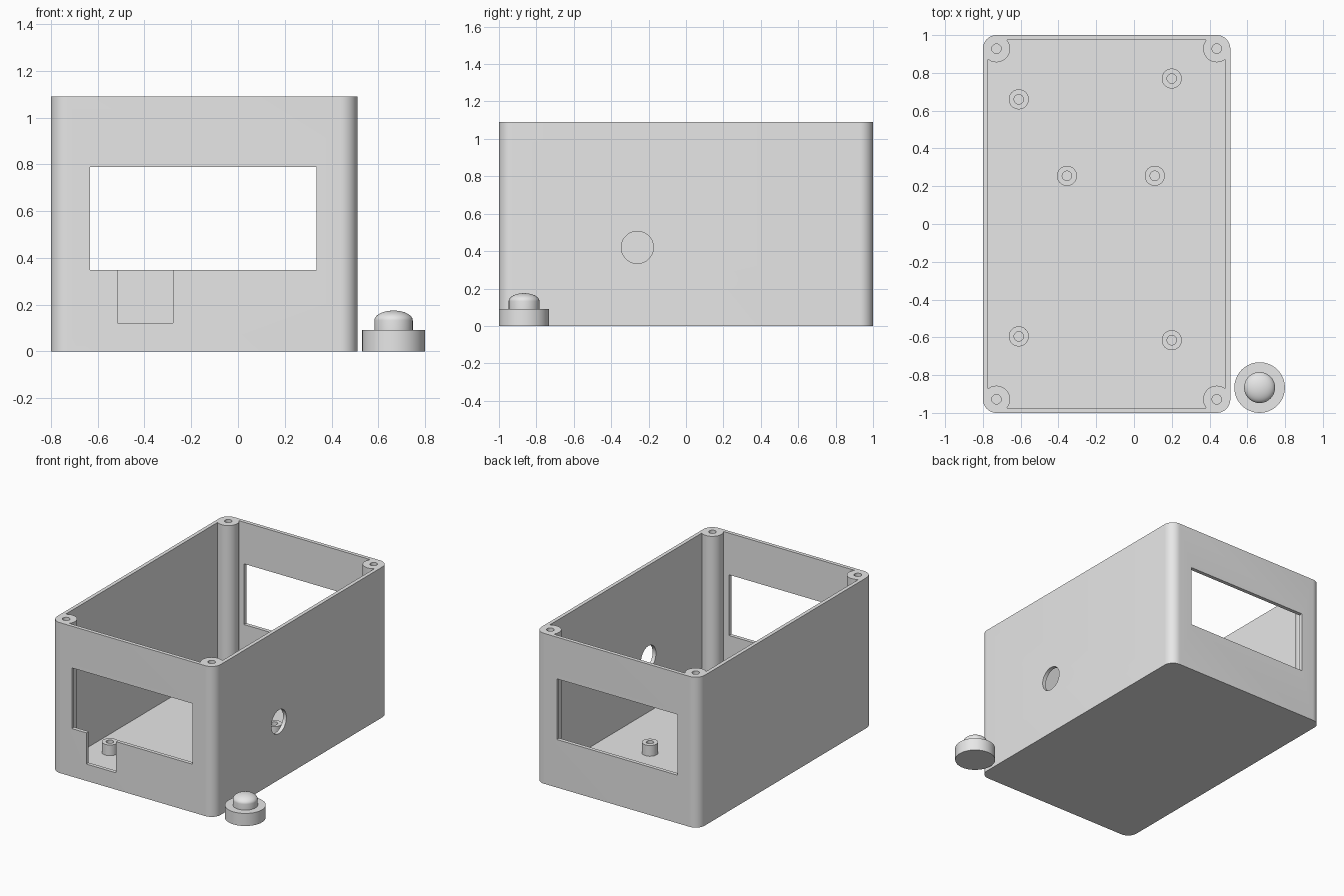
import bpy
import bmesh
import math
from mathutils import Matrix, Vector

if "Cube" in bpy.data.objects:
    bpy.data.objects.remove(bpy.data.objects["Cube"], do_unlink=True)

grey = bpy.data.materials.new("light_grey_plastic")
grey.use_nodes = True
grey.diffuse_color = (0.8, 0.8, 0.8, 1)
grey.node_tree.nodes["Principled BSDF"].inputs["Base Color"].default_value = (0.8, 0.8, 0.8, 1)

LEFT, RIGHT, HEIGHT = -0.8, 0.51, 1.09
WALL, CORNER = 0.027, 0.072
POSTS = [(x, y) for x in (LEFT + CORNER, RIGHT - CORNER) for y in (-1 + CORNER, 1 - CORNER)]


def finish(name, bm):
    mesh = bpy.data.meshes.new(name)
    bmesh.ops.recalc_face_normals(bm, faces=bm.faces)
    bm.to_mesh(mesh)
    bm.free()
    mesh.materials.append(grey)
    obj = bpy.data.objects.new(name, mesh)
    bpy.context.collection.objects.link(obj)
    return obj


def box(name, low, high, corner=0):
    """Box between two points, with optional rounded upright edges."""
    low, high = Vector(low), Vector(high)
    bm = bmesh.new()
    bmesh.ops.create_cube(bm, size=1, matrix=Matrix.Translation((low + high) / 2)
                          @ Matrix.Diagonal((high - low).to_4d()))
    if corner:
        upright = [e for e in bm.edges
                   if abs(e.verts[0].co.z - e.verts[1].co.z) > 0.01]
        bmesh.ops.bevel(bm, geom=upright, offset=corner, segments=12,
                        profile=0.5, affect='EDGES')
    return finish(name, bm)


def cylinder(name, centre, radius, length, axis='Z'):
    turn = Matrix.Rotation(math.pi / 2, 4, 'Y') if axis == 'X' else Matrix()
    bm = bmesh.new()
    bmesh.ops.create_cone(bm, cap_ends=True, segments=48, radius1=radius,
                          radius2=radius, depth=length,
                          matrix=Matrix.Translation(centre) @ turn)
    return finish(name, bm)


def lathe(name, profile, x, y):
    """Turn an (r, z) profile around an upright axis at x, y."""
    bm = bmesh.new()
    verts = [bm.verts.new((r, 0, z)) for r, z in profile]
    edges = [bm.edges.new(pair) for pair in zip(verts, verts[1:])]
    bmesh.ops.spin(bm, geom=verts + edges, axis=(0, 0, 1), cent=(0, 0, 0),
                   angle=math.tau, steps=48)
    bmesh.ops.remove_doubles(bm, verts=bm.verts, dist=0.0001)
    obj = finish(name, bm)
    obj.location = (x, y, 0)
    smooth(obj)
    return obj


def select(obj):
    bpy.ops.object.select_all(action='DESELECT')
    obj.select_set(True)
    bpy.context.view_layer.objects.active = obj


def smooth(obj):
    select(obj)
    bpy.ops.object.shade_smooth_by_angle(angle=math.radians(35))


def cut(obj, cutter):
    select(obj)
    mod = obj.modifiers.new("cut", 'BOOLEAN')
    mod.operation, mod.solver, mod.object = 'DIFFERENCE', 'EXACT', cutter
    bpy.ops.object.modifier_apply(modifier=mod.name)
    bpy.data.objects.remove(cutter, do_unlink=True)


# Cavity that leaves a full-height screw post in each corner
cavity = box("cavity", (LEFT + WALL, -1 + WALL, WALL), (RIGHT - WALL, 1 - WALL, HEIGHT + 0.2))
for x, y in POSTS:
    cut(cavity, cylinder("post", (x, y, 0.6), CORNER, 2))

# Enclosure with rounded upright corners
case = box("enclosure", (LEFT, -1, 0), (RIGHT, 1, HEIGHT), CORNER)
cut(case, cavity)

# Screw holes in the corner posts
for x, y in POSTS:
    cut(case, cylinder("screw_hole", (x, y, HEIGHT), 0.025, 1))

# Windows at the front and back, a notch below the front one, and a side hole
for y in (-1, 1):
    cut(case, box("window", (-0.632, y - 0.05, 0.348), (0.336, y + 0.05, 0.788)))
cut(case, box("notch", (-0.516, -1.05, 0.122), (-0.277, -0.95, 0.4)))
cut(case, cylinder("side_hole", (RIGHT, -0.26, 0.42), 0.086, 0.15, 'X'))
smooth(case)

# Hollow standoffs on the floor
STANDOFFS = [(-0.61, 0.66), (0.2, 0.77), (-0.355, 0.255),
             (0.11, 0.255), (-0.61, -0.595), (0.2, -0.615)]
tube = [(0.025, WALL), (0.025, 0.105), (0.053, 0.105), (0.053, WALL)]
for i, (x, y) in enumerate(STANDOFFS):
    lathe(f"standoff_{i + 1}", tube, x, y)

# Loose button with a wide flange and a domed cap
dome = [(0.082 * math.cos(a), 0.133 + 0.042 * math.sin(a))
        for a in (math.pi / 2 * i / 12 for i in range(13))]
lathe("button", [(0, 0), (0.134, 0), (0.134, 0.091), (0.082, 0.091)] + dome, 0.665, -0.866)
